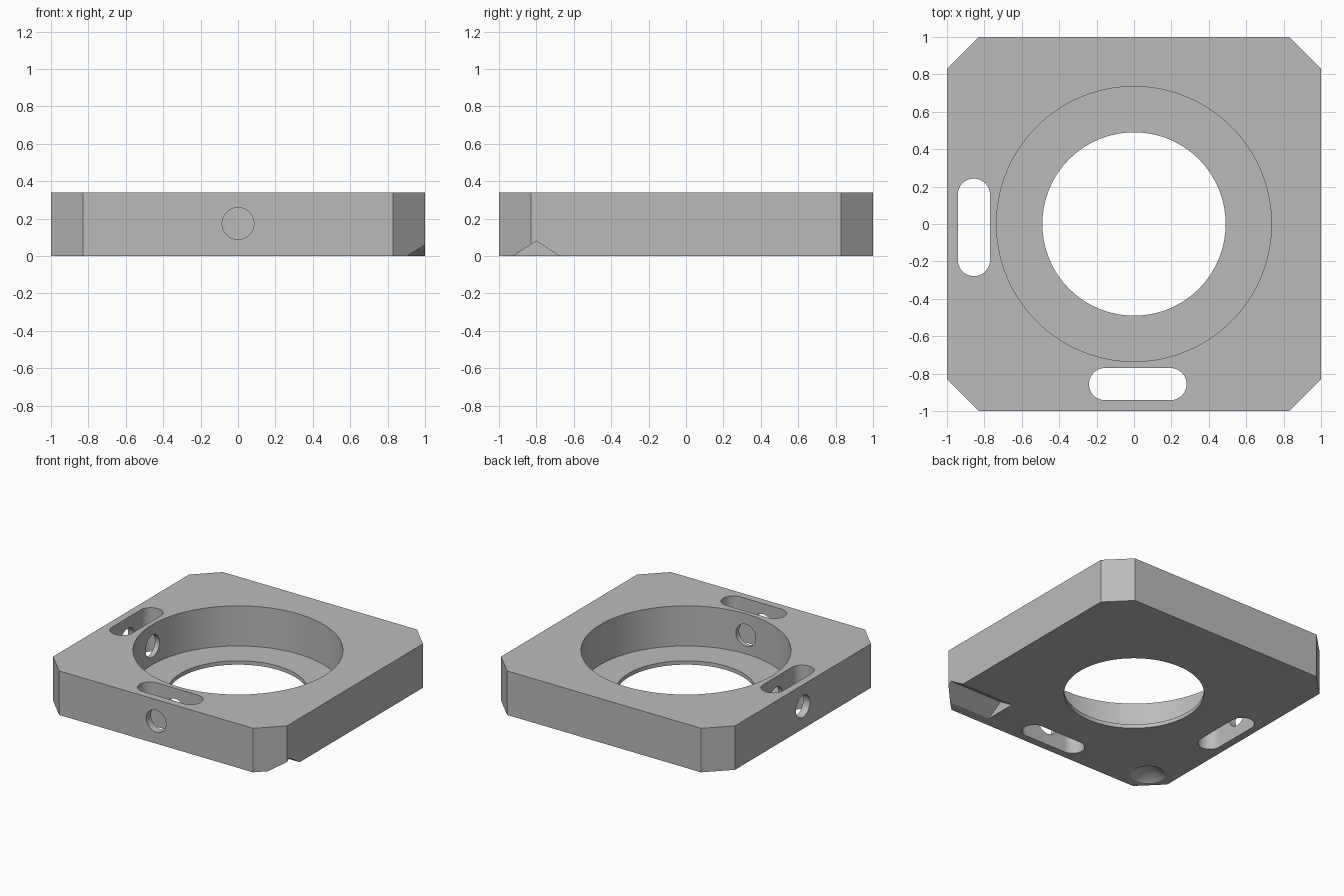
import bpy
import bmesh
import math
from mathutils import Matrix, Vector

cube = bpy.data.objects.get("Cube")
if cube:
    bpy.data.objects.remove(cube, do_unlink=True)

HEIGHT = 0.34

grey = bpy.data.materials.new("plain_grey")
grey.use_nodes = True
grey.diffuse_color = (0.5, 0.5, 0.5, 1)
grey.node_tree.nodes["Principled BSDF"].inputs["Base Color"].default_value = (0.5, 0.5, 0.5, 1)


def prism(name, points, direction):
    """Extrude a closed outline of 3D points along a direction."""
    bm = bmesh.new()
    face = bm.faces.new([bm.verts.new(p) for p in points])
    extruded = bmesh.ops.extrude_face_region(bm, geom=[face])["geom"]
    verts = [g for g in extruded if isinstance(g, bmesh.types.BMVert)]
    bmesh.ops.translate(bm, verts=verts, vec=Vector(direction))
    bmesh.ops.recalc_face_normals(bm, faces=bm.faces)
    mesh = bpy.data.meshes.new(name)
    bm.to_mesh(mesh)
    bm.free()
    mesh.materials.append(grey)
    obj = bpy.data.objects.new(name, mesh)
    bpy.context.collection.objects.link(obj)
    return obj


def ring(radius, z, count=96):
    angles = [2 * math.pi * i / count for i in range(count)]
    return [Vector((radius * math.cos(a), radius * math.sin(a), z)) for a in angles]


def slot_outline(half_length, radius, z, count=20):
    """Rounded slot running along x."""
    points = []
    for end in (1, -1):
        for i in range(count + 1):
            a = math.pi * (i / count - 0.5)
            points.append(Vector((end * (half_length + radius * math.cos(a)),
                                  end * radius * math.sin(a), z)))
    return points


# Square plate with chamfered corners
c = 0.83
quarter = [Vector((1, -c, 0)), Vector((1, c, 0))]
outline = [Matrix.Rotation(i * math.pi / 2, 3, "Z") @ p for i in range(4) for p in quarter]
plate = prism("mount_plate", outline, (0, 0, HEIGHT))

cutters = []

# Stepped central bore with a thin lip at the bottom
cutters.append(prism("bore_cutter", ring(0.735, 0.03, 128), (0, 0, 1)))
cutters.append(prism("aperture_cutter", ring(0.49, -0.5, 128), (0, 0, 1)))

# Slots and radial screw holes in the front and right-hand walls
for side, turn, shift in (("front", 0, 0.02), ("right", -math.pi / 2, 0.018)):
    spin = Matrix.Rotation(turn, 4, "Z")
    slot = prism(side + "_slot_cutter", slot_outline(0.175, 0.086, -0.5), (0, 0, 2))
    slot.data.transform(spin @ Matrix.Translation((shift, -0.856, 0)))
    hole = prism(side + "_hole_cutter", ring(0.085, 0, 48), (0, 0, 0.8))
    hole.data.transform(spin @ Matrix.Translation((0, -0.4, 0.174))
                        @ Matrix.Rotation(math.pi / 2, 4, "X"))
    cutters += [slot, hole]

# V groove under the left front corner
groove = [(0.55, -0.8, 0.08), (0.55, -1.05, -0.08), (0.55, -0.55, -0.08)]
cutters.append(prism("groove_cutter", groove, (0.6, 0, 0)))

# Conical seat under the right front corner
bpy.ops.mesh.primitive_cone_add(vertices=64, radius1=0.24, radius2=0, depth=0.16,
                                location=(-0.81, -0.81, 0))
seat = bpy.context.object
seat.name = "cone_seat_cutter"
seat.data.materials.append(grey)
cutters.append(seat)

# Cut everything out of the plate
bpy.ops.object.select_all(action="DESELECT")
plate.select_set(True)
bpy.context.view_layer.objects.active = plate
for cutter in cutters:
    cutter.hide_render = True
    mod = plate.modifiers.new(cutter.name, "BOOLEAN")
    mod.operation = "DIFFERENCE"
    mod.solver = "EXACT"
    mod.object = cutter
    bpy.ops.object.modifier_apply(modifier=mod.name)
    bpy.data.objects.remove(cutter, do_unlink=True)

bpy.ops.object.shade_smooth_by_angle(angle=math.radians(25))
